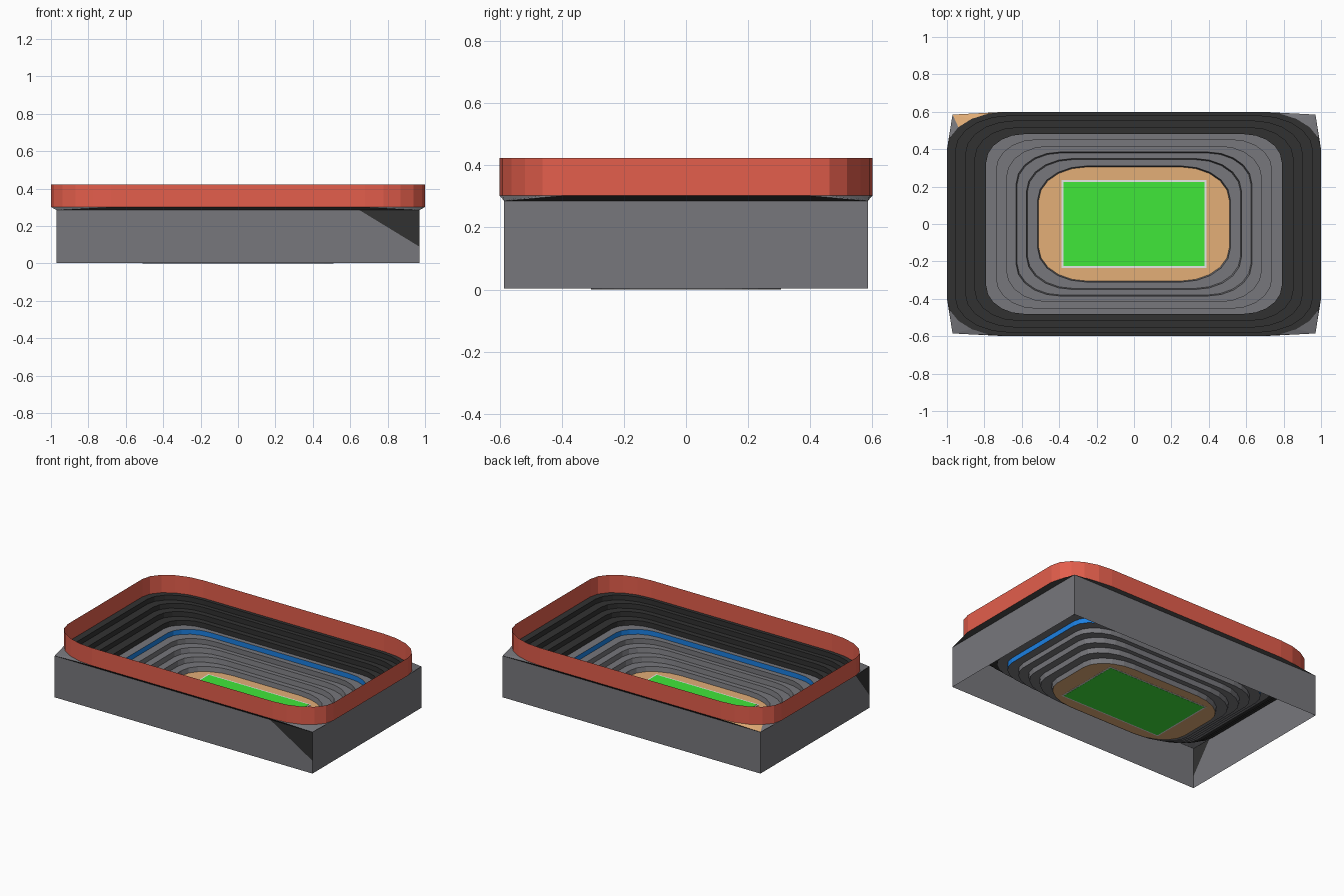
import bpy, bmesh, math

cube = bpy.data.objects.get("Cube")
if cube:
    bpy.data.objects.remove(cube, do_unlink=True)


def material(name, rgb):
    m = bpy.data.materials.new(name)
    m.use_nodes = True
    m.diffuse_color = (*rgb, 1)
    bsdf = m.node_tree.nodes["Principled BSDF"]
    bsdf.inputs["Base Color"].default_value = (*rgb, 1)
    bsdf.inputs["Roughness"].default_value = 0.8
    return m


GREY = material("concrete grey", (0.184, 0.184, 0.2))
DARK = material("charcoal", (0.031, 0.031, 0.031))
RED = material("brick red", (0.77, 0.112, 0.072))
BLUE = material("blue", (0.011, 0.216, 0.76))
TAN = material("sand", (0.77, 0.425, 0.185))
GREEN = material("grass green", (0.051, 0.8, 0.042))
WHITE = material("line white", (0.85, 0.85, 0.85))

SEG = 5          # facets in each rounded corner
TOP = 0.302      # rim height
BOX_X, BOX_Y, BOX_LOW, BOX_TOP = 0.97, 0.585, 0.003, 0.285


def make(name, bm, *mats):
    me = bpy.data.meshes.new(name)
    bm.to_mesh(me)
    bm.free()
    for m in mats:
        me.materials.append(m)
    ob = bpy.data.objects.new(name, me)
    bpy.context.collection.objects.link(ob)


def ring(bm, hx, hy, rx, ry, z):
    """Rounded rectangle of vertices, counter-clockwise from the +x +y corner."""
    verts = []
    for k, (sx, sy) in enumerate(((1, 1), (-1, 1), (-1, -1), (1, -1))):
        for i in range(SEG + 1):
            a = math.radians(90) * (k + i / SEG)
            verts.append(bm.verts.new((sx * (hx - rx) + rx * math.cos(a),
                                       sy * (hy - ry) + ry * math.sin(a), z)))
    return verts


def bridge(bm, low, high, index=0):
    n = len(low)
    for i in range(n):
        j = (i + 1) % n
        f = bm.faces.new((low[i], low[j], high[j], high[i]))
        f.material_index = index


# Seating bowl: equal risers and treads, stepping outwards and up
xs = (0.51, 0.57, 0.625, 0.68, 0.735, 0.79, 0.85, 0.90, 0.955, 1.0)
ys = (0.305, 0.345, 0.38, 0.415, 0.45, 0.48, 0.515, 0.55, 0.578, 0.6)
ROWS = len(xs) - 1
BAND = 4         # row with the blue riser
UPPER = 5        # first charcoal row


def corner(k):
    """Corner radii shrink to the charcoal rows, then widen to the rim."""
    if k <= UPPER:
        t = k / UPPER
        return 0.26 - 0.06 * t, 0.18 - 0.03 * t
    t = (k - UPPER) / (ROWS - UPPER)
    return 0.20 + 0.12 * t, 0.15 + 0.05 * t


bm = bmesh.new()
foot = ring(bm, xs[0], ys[0], *corner(0), 0)
for k in range(ROWS):
    z = TOP * (k + 1) / ROWS
    tread = 1 if k >= UPPER else 0
    lean = 0.005 if k < 3 else 0
    head = ring(bm, xs[k] + lean, ys[k] + lean, *corner(k), z)
    bridge(bm, foot, head, 2 if k == BAND else tread)
    foot = ring(bm, xs[k + 1], ys[k + 1], *corner(k + 1), z)
    bridge(bm, head, foot, tread)
make("seating_bowl", bm, GREY, DARK, BLUE)

# Red wall round the rim
bm = bmesh.new()
bridge(bm, ring(bm, 1, 0.6, *corner(ROWS), TOP), ring(bm, 1, 0.6, *corner(ROWS), 0.423))
make("rim_wall", bm, RED)

# Skirt joining the square box to the rounded rim
bm = bmesh.new()
rim = ring(bm, 1, 0.6, *corner(ROWS), TOP)
posts = [bm.verts.new((sx * BOX_X, sy * BOX_Y, BOX_TOP))
         for sx, sy in ((1, 1), (-1, 1), (-1, -1), (1, -1))]
for k, post in enumerate(posts):
    start = k * (SEG + 1)
    for i in range(SEG):
        f = bm.faces.new((post, rim[start + i], rim[start + i + 1]))
        f.material_index = 2 if k == 1 and i < 3 else 0
    nxt = (k + 1) % 4
    f = bm.faces.new((post, posts[nxt], rim[nxt * (SEG + 1)], rim[start + SEG]))
    f.material_index = 1
make("rim_skirt", bm, GREY, DARK, TAN)


# Outer box walls, open below; two carry a dark triangle in a top corner
def wall(name, a, b, cut=0):
    """Wall from a to b; cut is the share of its length under the triangle at b."""
    bm = bmesh.new()

    def vert(t, z):
        return bm.verts.new((a[0] + (b[0] - a[0]) * t, a[1] + (b[1] - a[1]) * t, z))

    base = [vert(0, BOX_LOW), vert(1, BOX_LOW)]
    end, start = vert(1, BOX_TOP), vert(0, BOX_TOP)
    if cut:
        side, top = vert(1, 0.09), vert(1 - cut, BOX_TOP)
        bm.faces.new((*base, side, top, start))
        bm.faces.new((side, end, top)).material_index = 1
    else:
        bm.faces.new((*base, end, start))
    make(name, bm, GREY, DARK)


wall("front_wall", (-BOX_X, -BOX_Y), (BOX_X, -BOX_Y), 0.165)
wall("left_wall", (BOX_X, -BOX_Y), (BOX_X, BOX_Y))
wall("back_wall", (BOX_X, BOX_Y), (-BOX_X, BOX_Y))
wall("right_wall", (-BOX_X, BOX_Y), (-BOX_X, -BOX_Y), 0.13)

# Sandy floor with the pitch and its white border
bm = bmesh.new()
bm.faces.new(ring(bm, xs[0], ys[0], *corner(0), 0.002))
make("arena_floor", bm, TAN)


def plate(name, hx, hy, low, high, mat):
    bm = bmesh.new()
    bmesh.ops.create_cube(bm, size=1)
    for v in bm.verts:
        v.co = (v.co.x * 2 * hx, v.co.y * 2 * hy, high if v.co.z > 0 else low)
    make(name, bm, mat)


plate("pitch_border", 0.387, 0.234, 0.001, 0.004, WHITE)
plate("pitch", 0.377, 0.225, 0.0, 0.005, GREEN)
